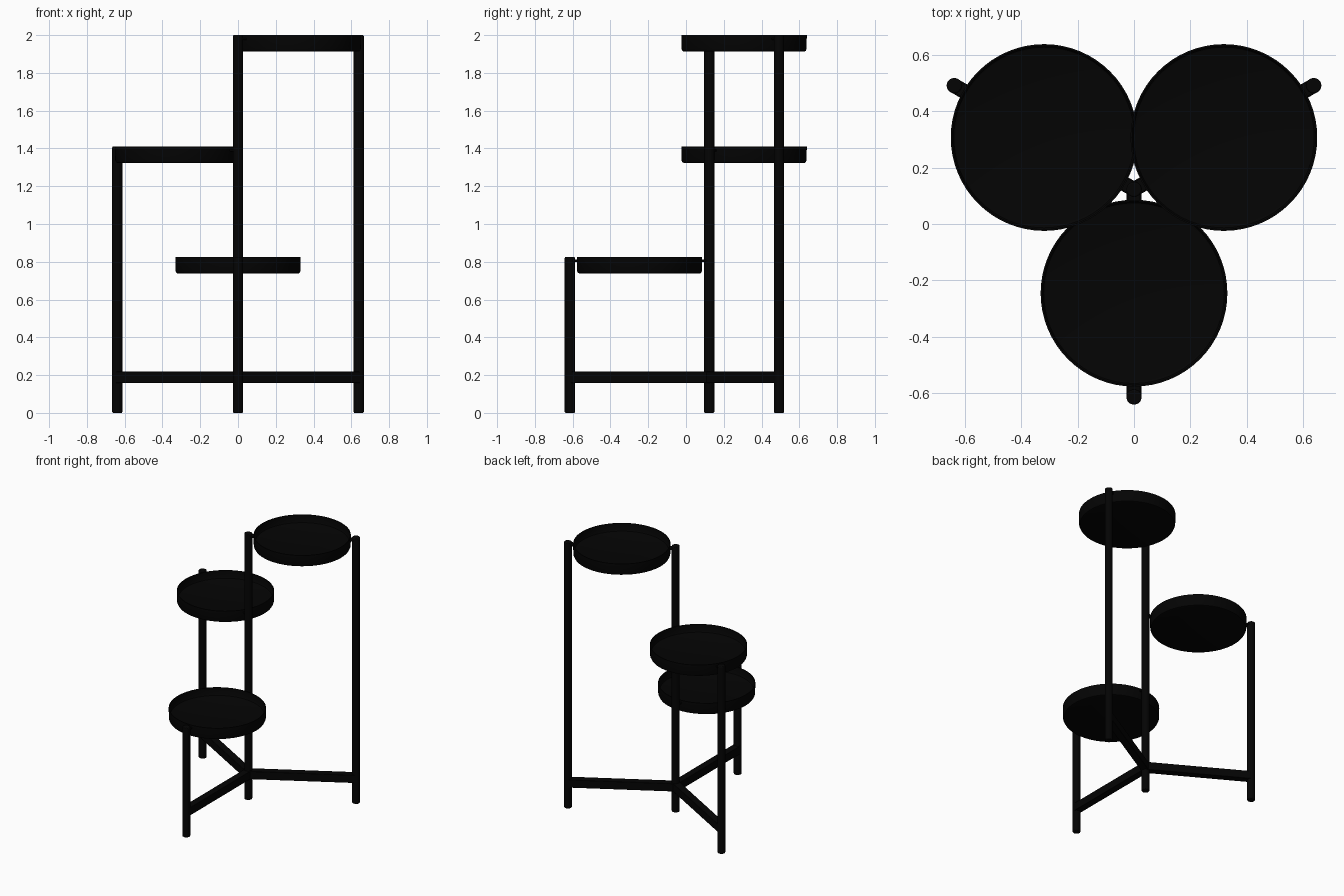
import bpy, math
from mathutils import Vector

cube = bpy.data.objects.get("Cube")
if cube:
    bpy.data.objects.remove(cube, do_unlink=True)

black = bpy.data.materials.new("black_metal")
black.use_nodes = True
color = (0.0012, 0.0012, 0.0012, 1)
black.diffuse_color = color
black.node_tree.nodes["Principled BSDF"].inputs["Base Color"].default_value = color

HUB = Vector((0, 0.123, 0))
REACH = 0.738
TUBE = 0.027


def finish(obj, name):
    obj.name = name
    obj.data.materials.append(black)
    bpy.ops.object.shade_smooth_by_angle(angle=math.radians(35))


def pole(name, base, height):
    bpy.ops.mesh.primitive_cylinder_add(
        vertices=32, radius=TUBE, depth=height, location=base + Vector((0, 0, height / 2)))
    obj = bpy.context.object
    mod = obj.modifiers.new("rounded_ends", 'BEVEL')
    mod.width, mod.segments = 0.005, 2
    finish(obj, name)


def bar(name, start, end, width, height):
    # Flat-sided horizontal bar
    axis = end - start
    bpy.ops.mesh.primitive_cube_add(
        size=1, location=(start + end) / 2, rotation=(0, 0, math.atan2(axis.y, axis.x)))
    obj = bpy.context.object
    obj.scale = (axis.length, width, height)
    bpy.ops.object.transform_apply(location=False, rotation=False, scale=True)
    mod = obj.modifiers.new("soft_edges", 'BEVEL')
    mod.width, mod.segments = 0.003, 2
    finish(obj, name)


def tray(name, centre, top, steps=64):
    # Shallow dish turned from a half profile of (radius, height below rim)
    profile = [(0.316, -0.088), (0.326, -0.084), (0.331, -0.073), (0.332, 0),
               (0.326, 0), (0.325, -0.05), (0.321, -0.057), (0.314, -0.06)]
    verts = [(r * math.cos(a), r * math.sin(a), z) for r, z in profile
             for a in (2 * math.pi * i / steps for i in range(steps))]
    rings = len(profile)
    faces = [(k * steps + i, k * steps + (i + 1) % steps,
              (k + 1) * steps + (i + 1) % steps, (k + 1) * steps + i)
             for k in range(rings - 1) for i in range(steps)]
    faces.append(tuple(reversed(range(steps))))
    faces.append(tuple(range((rings - 1) * steps, rings * steps)))
    mesh = bpy.data.meshes.new(name)
    mesh.from_pydata(verts, [], faces)
    obj = bpy.data.objects.new(name, mesh)
    obj.location = centre + Vector((0, 0, top))
    bpy.context.collection.objects.link(obj)
    bpy.ops.object.select_all(action='DESELECT')
    obj.select_set(True)
    bpy.context.view_layer.objects.active = obj
    finish(obj, name)


# Central pole
up = Vector((0, 0, 1))
pole("central_pole", HUB, 2)

# Three arms: leg, floor rail, tray and the flat tabs holding the tray
for side, angle, top in (("front", -90, 0.825), ("left", 30, 2.0), ("right", 150, 1.41)):
    a = math.radians(angle)
    out = Vector((math.cos(a), math.sin(a), 0))
    foot = HUB + out * REACH
    pole(side + "_leg", foot, top)
    rail = up * 0.188
    bar(side + "_rail", HUB + rail, foot + rail, 0.053, 0.06)
    tray(side + "_tray", HUB + out * REACH / 2, top)
    tab = up * (top - 0.02)
    bar(side + "_inner_tab", HUB + tab, HUB + out * 0.04 + tab, 0.045, 0.012)
    bar(side + "_outer_tab", foot - out * 0.04 + tab, foot + tab, 0.045, 0.012)
